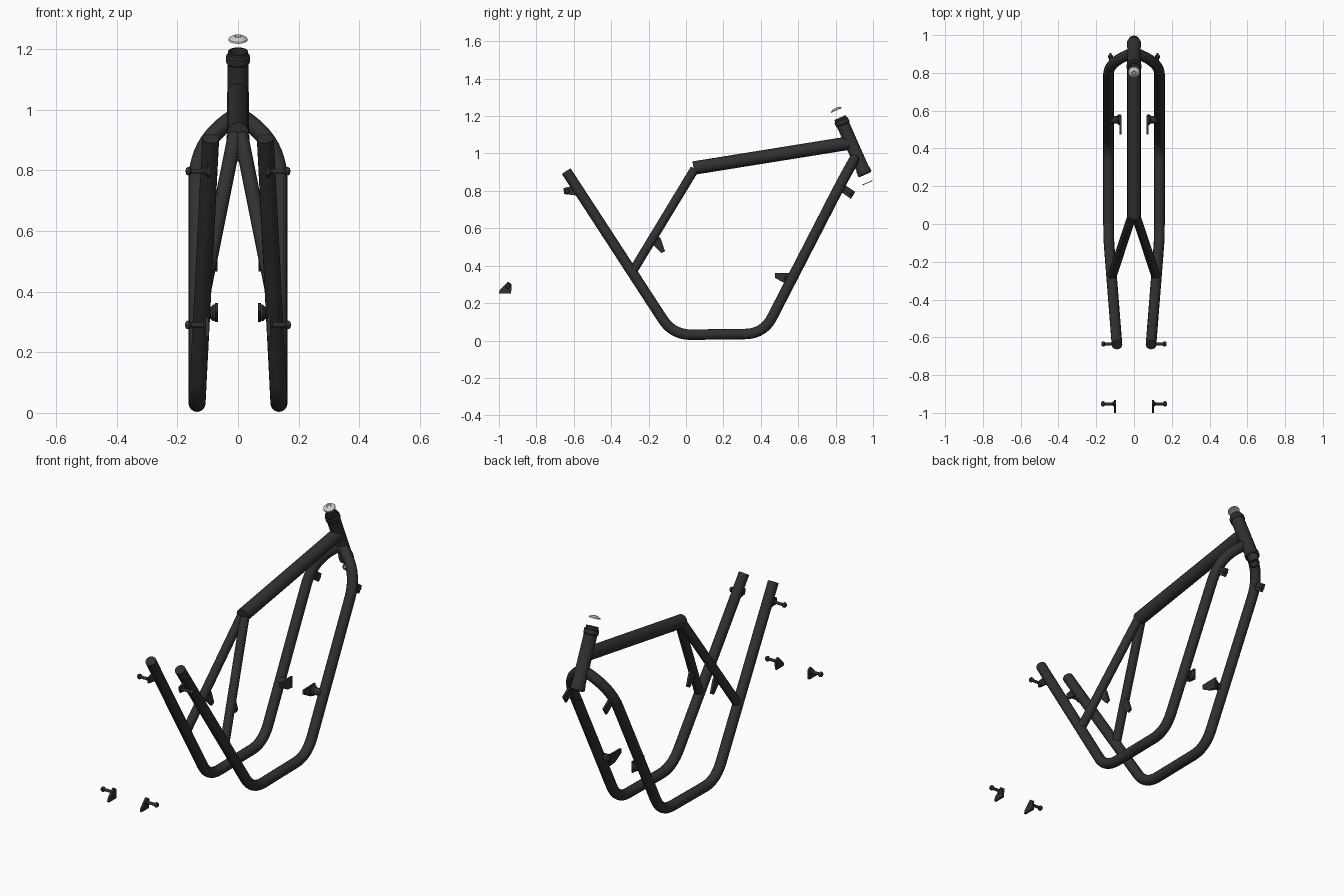
import bpy, bmesh, math
from mathutils import Vector

if "Cube" in bpy.data.objects:
    bpy.data.objects.remove(bpy.data.objects["Cube"])

black = bpy.data.materials.new("black_paint")
black.diffuse_color = (0.03, 0.03, 0.03, 1)
black.use_nodes = True
black.node_tree.nodes["Principled BSDF"].inputs["Base Color"].default_value = black.diffuse_color


def finish(ob, mat=black, mirror=False):
    if mat:
        ob.data.materials.append(mat)
    if mirror:
        ob.modifiers.new("mirror", 'MIRROR').use_mirror_merge = False
    bpy.ops.object.select_all(action='DESELECT')
    ob.select_set(True)
    bpy.context.view_layer.objects.active = ob
    bpy.ops.object.shade_smooth_by_angle(angle=math.radians(35))
    return ob


def from_bmesh(name, bm, **kw):
    bmesh.ops.recalc_face_normals(bm, faces=bm.faces)
    me = bpy.data.meshes.new(name)
    bm.to_mesh(me)
    bm.free()
    ob = bpy.data.objects.new(name, me)
    bpy.context.collection.objects.link(ob)
    return finish(ob, **kw)


def rounded(pts, trims, steps=10):
    """Round the inner corners of a path."""
    pts = [Vector(p) for p in pts]
    out = [pts[0]]
    for i in range(1, len(pts) - 1):
        p, t = pts[i], trims[i - 1]
        a = p + (pts[i - 1] - p).normalized() * t
        b = p + (pts[i + 1] - p).normalized() * t
        for k in range(steps + 1):
            s = k / steps
            out.append(a * (1 - s) ** 2 + p * 2 * s * (1 - s) + b * s * s)
    return out + [pts[-1]]


def tube(name, pts, r, **kw):
    cu = bpy.data.curves.new(name, 'CURVE')
    cu.dimensions = '3D'
    cu.bevel_depth = r
    cu.bevel_resolution = 6
    cu.use_fill_caps = True
    sp = cu.splines.new('POLY')
    sp.points.add(len(pts) - 1)
    for q, p in zip(sp.points, pts):
        q.co = (*p, 1)
    ob = bpy.data.objects.new(name, cu)
    bpy.context.collection.objects.link(ob)
    bpy.ops.object.select_all(action='DESELECT')
    ob.select_set(True)
    bpy.context.view_layer.objects.active = ob
    bpy.ops.object.convert(target='MESH')
    return finish(bpy.context.view_layer.objects.active, **kw)


def lathe(name, base, axis, profile, n=32, **kw):
    """Spin (radius, distance) points about an axis."""
    base, axis = Vector(base), Vector(axis).normalized()
    side = axis.orthogonal().normalized()
    bm = bmesh.new()
    vs = [bm.verts.new(base + axis * t + side * r) for r, t in profile]
    es = [bm.edges.new(e) for e in zip(vs, vs[1:])]
    bmesh.ops.spin(bm, geom=vs + es, cent=base, axis=axis,
                   angle=2 * math.pi, steps=n, use_merge=True)
    bmesh.ops.remove_doubles(bm, verts=bm.verts, dist=1e-5)
    return from_bmesh(name, bm, **kw)


def plate(name, yz, x0, x1):
    """Extrude a side outline between two x positions, mirrored."""
    bm = bmesh.new()
    f = bm.faces.new([bm.verts.new((x0, y, z)) for y, z in yz])
    g = bmesh.ops.extrude_face_region(bm, geom=[f])['geom']
    bmesh.ops.translate(bm, vec=(x1 - x0, 0, 0),
                        verts=[v for v in g if isinstance(v, bmesh.types.BMVert)])
    return from_bmesh(name, bm, mirror=True)


# Continuous side rails joined by the front arch
half = [(0.09, -0.64, 0.905), (0.135, -0.07, 0.03), (0.135, 0.415, 0.036),
        (0.135, 0.852, 0.885)]
path = half + [(0, 0.91, 0.985)] + [(-x, y, z) for x, y, z in reversed(half)]
tube("main_rails", rounded(path, [0.1, 0.1, 0.13, 0.035, 0.13, 0.1, 0.1]), 0.028)

# Top tube and seat stays
tube("top_tube", [(0, 0.04, 0.922), (0, 0.868, 1.055)], 0.036)
tube("seat_stay", [(0.01, 0.045, 0.915), (0.119, -0.285, 0.37)], 0.024, mirror=True)

# Head tube with collars, loose cap and lower washer
top, axis = (0, 0.823, 1.192), (0, 0.405, -0.914)
lathe("head_tube", top, axis, [
    (0.028, 0.0), (0.033, 0.0), (0.033, 0.012), (0.039, 0.016), (0.039, 0.038),
    (0.035, 0.043), (0.035, 0.3), (0.038, 0.305), (0.038, 0.328), (0.033, 0.334),
    (0.028, 0.334), (0.028, 0.0)])
lathe("head_cap", (0, 0.799, 1.243), axis, [
    (0, 0.003), (0.009, 0.003), (0.012, 0), (0.018, 0.002), (0.03, 0.009),
    (0.032, 0.014), (0.028, 0.014), (0, 0.011)], mat=None)
lathe("lower_washer", (0, 0.969, 0.845), axis, [
    (0.02, 0), (0.029, 0), (0.029, 0.004), (0.02, 0.004), (0.02, 0)])

# Studs with a flange and a rounded head
stud = [(0, 0), (0.014, 0), (0.014, 0.008), (0.008, 0.014), (0.008, 0.055),
        (0.014, 0.06), (0.014, 0.067), (0.01, 0.073), (0, 0.075)]

# Upper rear brackets
plate("upper_rear_bracket", [(-0.655, 0.815), (-0.59, 0.83), (-0.565, 0.79),
                             (-0.58, 0.775), (-0.652, 0.783)], 0.092, 0.102)
lathe("upper_rear_stud", (0.098, -0.635, 0.797), (1, 0, 0), stud, n=16, mirror=True)

# Detached rear brackets
plate("loose_rear_bracket", [(-0.952, 0.315), (-0.932, 0.302), (-0.935, 0.252),
                             (-1.0, 0.252), (-0.995, 0.272)], 0.095, 0.107)
lathe("loose_rear_stud", (0.1, -0.952, 0.29), (1, 0, 0), stud, n=16, mirror=True)

# Fins on the seat stays
plate("stay_bracket", [(-0.16, 0.575), (-0.135, 0.545), (-0.112, 0.478),
                       (-0.132, 0.467), (-0.178, 0.515), (-0.185, 0.54)], 0.068, 0.08)

# Lower front brackets: inner plate on a stub
plate("lower_front_bracket", [(0.475, 0.36), (0.575, 0.362), (0.575, 0.3),
                              (0.53, 0.305), (0.475, 0.335)], 0.066, 0.076)
lathe("lower_front_stub", (0.07, 0.553, 0.33), (1, 0, 0), [
    (0, 0), (0.028, 0), (0.028, 0.012), (0.02, 0.02), (0.02, 0.06), (0, 0.06)],
    n=20, mirror=True)

# Upper front brackets
plate("upper_front_bracket", [(0.82, 0.845), (0.845, 0.835), (0.905, 0.795),
                              (0.882, 0.757), (0.835, 0.79)], 0.118, 0.13)
lathe("upper_front_stud", (0.124, 0.835, 0.818), (0, 0.83, -0.55),
      [(r, t * 0.95) for r, t in stud], n=16, mirror=True)
